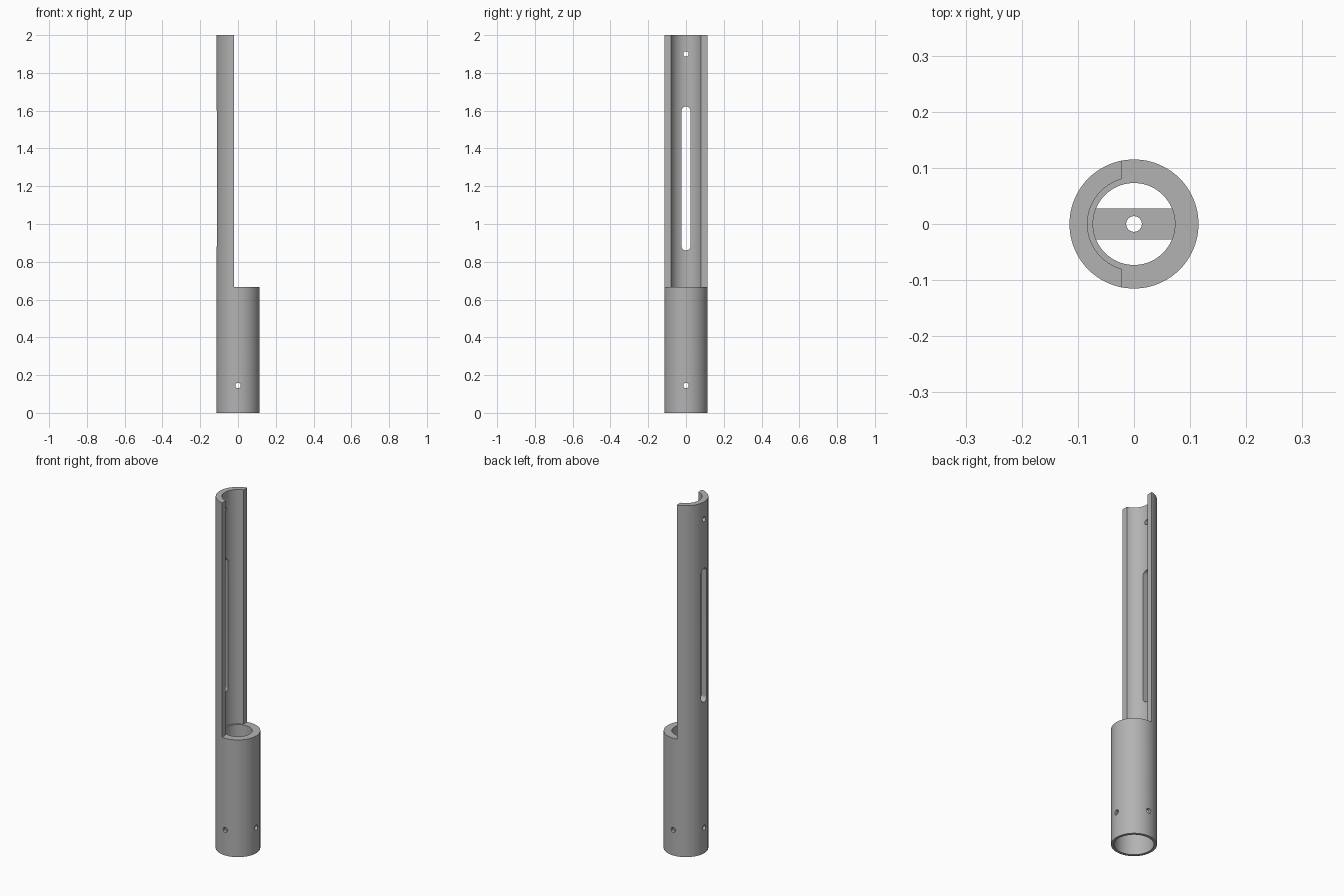
import bpy
import math

cube = bpy.data.objects.get("Cube")
if cube:
    bpy.data.objects.remove(cube, do_unlink=True)

# Single plain grey material
grey = bpy.data.materials.new("plain grey")
grey.use_nodes = True
colour = (0.45, 0.45, 0.45, 1)
grey.diffuse_color = colour
grey.node_tree.nodes["Principled BSDF"].inputs["Base Color"].default_value = colour

OUTER, BORE, TROUGH, SOCKET = 0.115, 0.073, 0.083, 0.1
STEP, SOCKET_TOP, TOP = 0.667, 0.27, 2.0
HOLE = 0.014


def cylinder(name, r, z0, z1, sides=96):
    bpy.ops.mesh.primitive_cylinder_add(vertices=sides, radius=r, depth=z1 - z0,
                                        location=(0, 0, (z0 + z1) / 2))
    bpy.context.object.name = name
    return bpy.context.object


def box(name, centre, size):
    bpy.ops.mesh.primitive_cube_add(size=1, location=centre)
    ob = bpy.context.object
    ob.name = name
    ob.scale = size
    bpy.ops.object.transform_apply(location=False, rotation=False, scale=True)
    return ob


def cross_pin(name, r, x, z, length, turn=0):
    bpy.ops.mesh.primitive_cylinder_add(vertices=32, radius=r, depth=length,
                                        location=(x, 0, z),
                                        rotation=(0, math.pi / 2, turn))
    bpy.context.object.name = name
    return bpy.context.object


def cut(target, cutter):
    mod = target.modifiers.new("cut", 'BOOLEAN')
    mod.operation, mod.solver, mod.object = 'DIFFERENCE', 'EXACT', cutter
    bpy.ops.object.select_all(action='DESELECT')
    target.select_set(True)
    bpy.context.view_layer.objects.active = target
    bpy.ops.object.modifier_apply(modifier=mod.name)
    bpy.data.objects.remove(cutter, do_unlink=True)


def finish(ob):
    ob.data.materials.clear()
    ob.data.materials.append(grey)
    bpy.ops.object.select_all(action='DESELECT')
    ob.select_set(True)
    bpy.context.view_layer.objects.active = ob
    bpy.ops.object.shade_smooth_by_angle(angle=math.radians(30))


# Tube: stepped bore, open trough above the collar
tube = cylinder("tube_body", OUTER, 0, TOP)
cut(tube, box("trough_opening", (0.479, 0, STEP + 1), (1, 1, 2)))
cut(tube, cylinder("trough_bore", TROUGH, STEP, TOP + 0.1))
cut(tube, cylinder("collar_bore", BORE, 0.1, TOP + 0.2))
cut(tube, cylinder("socket_bore", SOCKET, -0.1, SOCKET_TOP))

# Cross holes in the socket and one near the top
for turn in (0, math.pi / 2):
    cut(tube, cross_pin("socket_hole", HOLE, 0, 0.145, 0.5, turn))
cut(tube, cross_pin("top_hole", HOLE, -0.1, 1.9, 0.15))

# Long round-ended slot in the trough wall
LOW, HIGH, HALF = 0.884, 1.598, 0.024
slot = box("slot_cutter", (-0.1, 0, (LOW + HIGH) / 2), (0.15, HALF * 2, HIGH - LOW))
cut(tube, slot)
for z in (LOW, HIGH):
    cut(tube, cross_pin("slot_end", HALF, -0.1, z, 0.15))
finish(tube)

# Bar across the bore with a centre hole
bar = box("cross_bar", (0, 0, SOCKET_TOP + 0.03), (0.156, 0.056, 0.06))
cut(bar, cylinder("bar_hole", HOLE, 0, 0.6, 32))
finish(bar)
